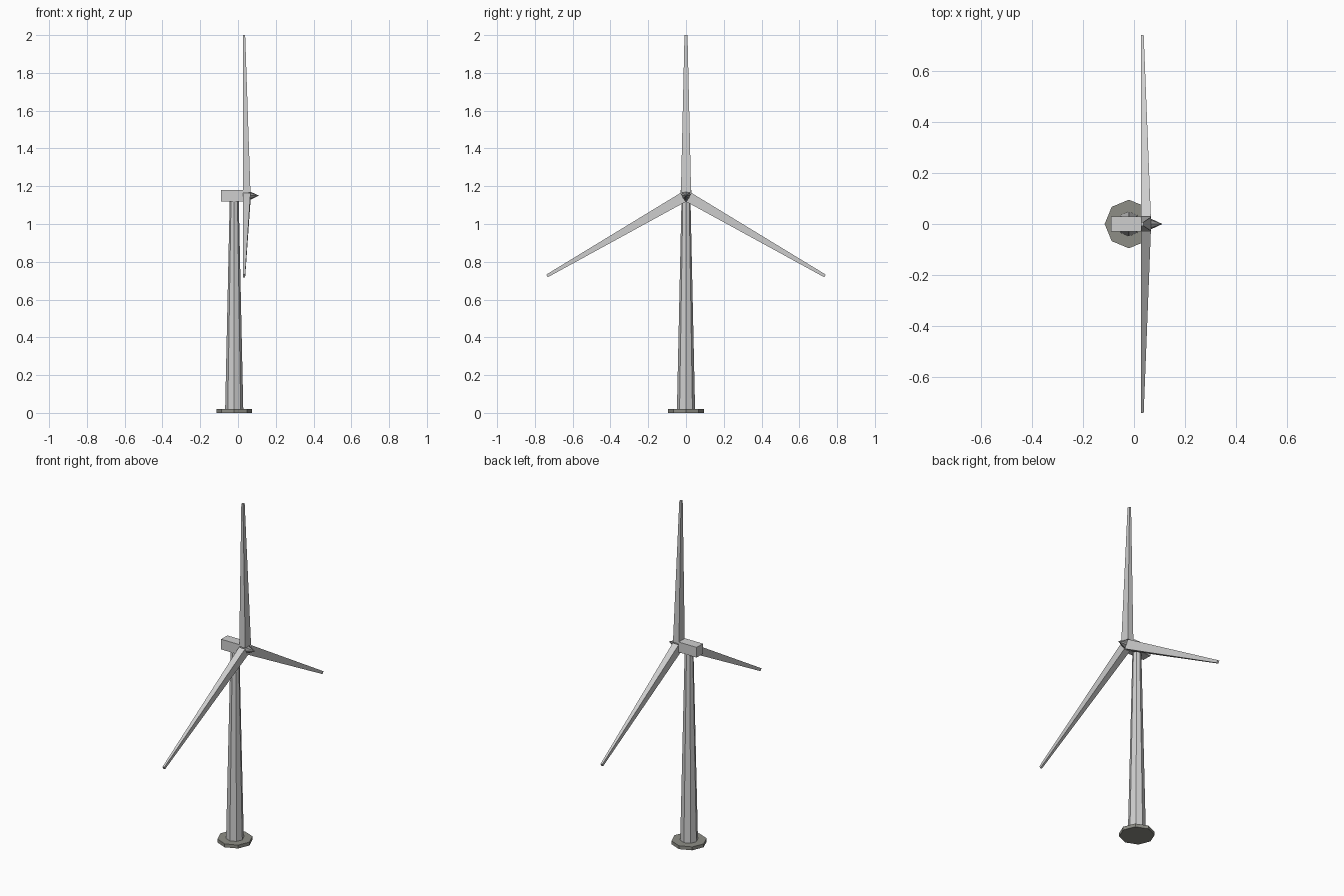
import bpy, bmesh, math
from mathutils import Matrix, Vector

if "Cube" in bpy.data.objects:
    bpy.data.objects.remove(bpy.data.objects["Cube"])


def material(name, color):
    mat = bpy.data.materials.new(name)
    mat.use_nodes = True
    mat.diffuse_color = (*color, 1)
    mat.node_tree.nodes["Principled BSDF"].inputs["Base Color"].default_value = (*color, 1)
    return mat


LIGHT = material("light grey", (0.62, 0.62, 0.62))
STONE = material("concrete grey", (0.27, 0.27, 0.24))
DARK = material("hub grey", (0.3, 0.3, 0.3))

TOWER_X = -0.02
AXLE_Z = 1.15


def finish(name, bm, mat):
    bmesh.ops.recalc_face_normals(bm, faces=bm.faces)
    mesh = bpy.data.meshes.new(name)
    bm.to_mesh(mesh)
    bm.free()
    mesh.materials.append(mat)
    obj = bpy.data.objects.new(name, mesh)
    bpy.context.collection.objects.link(obj)
    return obj


def loft(name, sections, mat, matrix=Matrix()):
    """Skin matching rings of points and cap both ends."""
    bm = bmesh.new()
    rings = [[bm.verts.new(matrix @ Vector(p)) for p in ring] for ring in sections]
    count = len(rings[0])
    for low, high in zip(rings, rings[1:]):
        for i in range(count):
            j = (i + 1) % count
            bm.faces.new((low[i], low[j], high[j], high[i]))
    bm.faces.new(rings[0])
    bm.faces.new(rings[-1])
    return finish(name, bm, mat)


def ring(radius, z, sides=8):
    steps = [2 * math.pi * i / sides for i in range(sides)]
    return [(radius * math.cos(a), radius * math.sin(a), z) for a in steps]


def rectangle(x0, x1, half_y, z):
    return [(x0, -half_y, z), (x1, -half_y, z), (x1, half_y, z), (x0, half_y, z)]


# Foundation and tapered tower
at_tower = Matrix.Translation((TOWER_X, 0, 0))
loft("foundation", [ring(0.095, 0), ring(0.095, 0.02)], STONE, at_tower)
loft("tower", [ring(0.048, 0.02), ring(0.024, 1.125)], LIGHT, at_tower)

# Generator housing
loft("nacelle", [rectangle(-0.09, 0.03, 0.029, 1.12),
                 rectangle(-0.09, 0.03, 0.029, 1.18)], LIGHT)

# Rotor hub with pointed nose, along the x axis
along_x = Matrix.Translation((0, 0, AXLE_Z)) @ Matrix.Rotation(math.pi / 2, 4, "Y")
loft("hub", [ring(0.026, 0.03), ring(0.026, 0.055), ring(0.0005, 0.11)], DARK, along_x)

# Three tapered blades around the axle
for i in range(3):
    spin = Matrix.Translation((0, 0, AXLE_Z)) @ Matrix.Rotation(i * math.tau / 3, 4, "X")
    loft(f"blade_{i + 1}", [rectangle(0.027, 0.066, 0.027, 0.018),
                            rectangle(0.027, 0.038, 0.008, 0.85)], LIGHT, spin)
